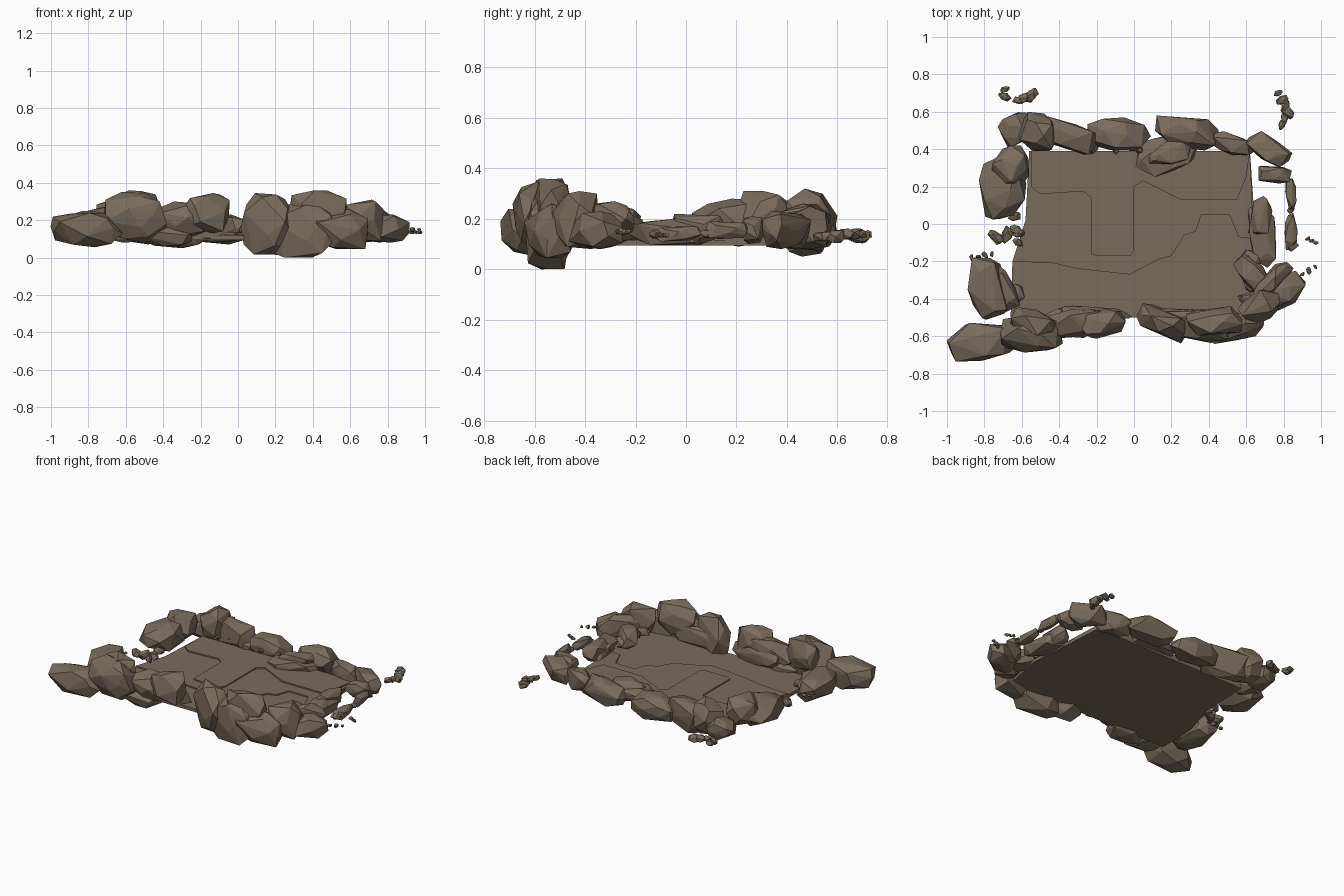
import bpy, bmesh, random
from math import cos, sin, radians, pi
from mathutils import Vector, Matrix

random.seed(7)

cube = bpy.data.objects.get("Cube")
if cube:
    bpy.data.objects.remove(cube, do_unlink=True)

stone = bpy.data.materials.new("brown_stone")
stone.use_nodes = True
colour = (0.19, 0.15, 0.105, 1)
stone.diffuse_color = colour
shader = stone.node_tree.nodes["Principled BSDF"]
shader.inputs["Base Color"].default_value = colour
shader.inputs["Roughness"].default_value = 0.9


def finish(bm, name):
    bmesh.ops.recalc_face_normals(bm, faces=bm.faces)
    mesh = bpy.data.meshes.new(name)
    bm.to_mesh(mesh)
    bm.free()
    mesh.materials.append(stone)
    obj = bpy.data.objects.new(name, mesh)
    bpy.context.collection.objects.link(obj)


def plate(name, outline, bottom, top):
    """Flat slab with the given plan outline."""
    bm = bmesh.new()
    face = bm.faces.new([bm.verts.new((x, y, bottom)) for x, y in outline])
    grown = bmesh.ops.extrude_face_region(bm, geom=[face], use_keep_orig=True)["geom"]
    for v in grown:
        if isinstance(v, bmesh.types.BMVert):
            v.co.z = top
    finish(bm, name)


def rock(name, x, y, low, high, length, width, yaw=0, points=22):
    """Angular boulder: hull of jittered points, fitted to its box."""
    cloud = []
    for i in range(points):
        # even spiral over a sphere, pushed outward into a boxy form
        h = 1 - 2 * (i + 0.5) / points
        a = i * pi * (3 - 5 ** 0.5) + random.uniform(-0.4, 0.4)
        r = (1 - h * h) ** 0.5
        p = Vector((r * cos(a), r * sin(a), h))
        box = max(abs(c) for c in p)
        cloud.append(p / box ** 0.6 * random.uniform(0.82, 1.08))
    lo = [min(p[k] for p in cloud) for k in range(3)]
    hi = [max(p[k] for p in cloud) for k in range(3)]
    size = (length, width, high - low)
    turn = Matrix.Rotation(radians(yaw), 3, "Z")
    middle = Vector((x, y, (low + high) / 2))
    bm = bmesh.new()
    for p in cloud:
        fit = Vector([((p[k] - lo[k]) / (hi[k] - lo[k]) - 0.5) * size[k] for k in range(3)])
        bm.verts.new(turn @ fit + middle)
    bmesh.ops.convex_hull(bm, input=bm.verts)
    loose = [v for v in bm.verts if not v.link_faces]
    bmesh.ops.delete(bm, geom=loose, context="VERTS")
    bmesh.ops.dissolve_limit(bm, angle_limit=radians(9), verts=bm.verts, edges=bm.edges)
    finish(bm, name)


def rubble(name, start, end, count, size, z=0.14):
    """Row of small stones between two plan positions."""
    for i in range(count):
        p = Vector(start).lerp(Vector(end), i / (count - 1))
        s = size * random.uniform(0.7, 1.2)
        rock(f"{name}_{i + 1}", p.x, p.y, z - s * 0.4, z + s * 0.4,
             s * 1.3, s * 0.8, random.uniform(0, 180), 14)


# Floor in three shallow steps
plate("floor_base", [(-0.66, -0.5), (0.6, -0.5), (0.66, -0.2), (0.62, 0.39), (-0.56, 0.39),
                     (-0.58, 0.02), (-0.65, -0.2)], 0.095, 0.117)
plate("floor_middle_step", [(-0.65, -0.2), (-0.43, -0.21), (-0.3, -0.24), (-0.02, -0.27),
                            (0.13, -0.19), (0.2, -0.17), (0.27, -0.06), (0.33, -0.04),
                            (0.36, 0.05), (0.51, 0.05), (0.56, -0.07), (0.64, -0.08),
                            (0.62, 0.39), (-0.56, 0.39), (-0.58, 0.02)], 0.11, 0.126)
plate("floor_back_step", [(-0.55, 0.39), (-0.55, 0.2), (-0.5, 0.16), (-0.27, 0.175),
                          (-0.23, 0.14), (-0.23, -0.16), (-0.2, -0.17), (-0.02, -0.17),
                          (0, -0.14), (0, 0.2), (0.05, 0.23), (0.25, 0.13), (0.55, 0.13),
                          (0.6, 0.25), (0.62, 0.39)], 0.12, 0.135)

# Front wall, right half, with the pointed corner boulder
rock("front_right_tip", -0.81, -0.625, 0.055, 0.24, 0.38, 0.21, 8)
rock("front_right_boulder", -0.55, -0.585, 0.075, 0.35, 0.33, 0.2, 4)
rock("front_right_peak", -0.54, -0.53, 0.15, 0.36, 0.24, 0.15, -15)
rock("front_right_inner", -0.28, -0.53, 0.115, 0.3, 0.36, 0.16, 8)
rock("front_right_crest", -0.17, -0.53, 0.13, 0.345, 0.25, 0.15, 12)
rock("front_right_lip", -0.2, -0.475, 0.1, 0.24, 0.38, 0.06, -4)
rock("front_right_foot", -0.37, -0.53, 0.06, 0.17, 0.26, 0.16, 5)

# Front wall, left half
rock("front_left_inner", 0.16, -0.53, 0.015, 0.345, 0.3, 0.15, -18)
rock("front_left_boulder", 0.34, -0.55, 0.0, 0.3, 0.4, 0.15, -8)
rock("front_left_crest", 0.43, -0.52, 0.12, 0.36, 0.3, 0.15, 4)
rock("front_left_slab", 0.54, -0.55, 0.045, 0.26, 0.34, 0.15, 14)
rock("front_left_lip", 0.25, -0.48, 0.1, 0.24, 0.42, 0.06, -3)
rock("front_left_corner", 0.68, -0.44, 0.08, 0.31, 0.23, 0.16, 30)

# Left side
rock("left_spur", 0.78, -0.36, 0.08, 0.23, 0.29, 0.18, 25)
rock("left_shard", 0.72, -0.33, 0.12, 0.27, 0.32, 0.1, 50)
rock("left_inner_slab", 0.64, -0.27, 0.1, 0.22, 0.26, 0.13, -55)
rock("left_slab", 0.69, -0.07, 0.09, 0.2, 0.14, 0.33, 4)
rock("left_upper_slab", 0.68, 0.04, 0.1, 0.22, 0.11, 0.22, -8)
rock("left_outer_ridge", 0.84, -0.04, 0.11, 0.17, 0.07, 0.2, 3)
rock("left_outer_stone", 0.84, 0.16, 0.12, 0.19, 0.06, 0.18, 6)
rock("left_back_stone", 0.75, 0.265, 0.1, 0.21, 0.18, 0.09, -8)

# Back wall
rock("back_left_corner", 0.72, 0.4, 0.08, 0.23, 0.25, 0.13, -30)
rock("back_left_boulder", 0.53, 0.425, 0.08, 0.22, 0.25, 0.11, -15)
rock("back_left_crest", 0.28, 0.49, 0.08, 0.25, 0.34, 0.17, -8)
rock("back_stepped_slab", 0.17, 0.37, 0.1, 0.19, 0.34, 0.2, 14)
rock("back_stepped_top", 0.19, 0.38, 0.14, 0.22, 0.24, 0.13, 20)
rock("back_middle_boulder", -0.08, 0.48, 0.07, 0.23, 0.34, 0.18, 0)
rock("back_right_ridge", -0.37, 0.475, 0.05, 0.26, 0.38, 0.15, -14)
rock("back_right_crest", -0.51, 0.49, 0.07, 0.32, 0.22, 0.2, -35)
rock("back_right_corner", -0.63, 0.51, 0.08, 0.22, 0.18, 0.16, 30)

# Right side
rock("right_boulder", -0.7, 0.2, 0.09, 0.28, 0.25, 0.34, 6)
rock("right_boulder_top", -0.66, 0.31, 0.12, 0.31, 0.2, 0.22, 0)
rock("right_front_boulder", -0.79, -0.34, 0.09, 0.25, 0.2, 0.34, 8)
rock("right_front_inner", -0.72, -0.34, 0.1, 0.23, 0.15, 0.27, 28)
rock("right_front_step", -0.635, -0.37, 0.1, 0.15, 0.1, 0.1, 0)

# Loose stones and scattered fragments
rubble("right_gap_stone", (-0.74, -0.07), (-0.62, -0.05), 3, 0.07)
rubble("right_gap_pebble", (-0.64, 0.04), (-0.62, -0.1), 3, 0.05)
rubble("right_edge_pebble", (-0.87, -0.18), (-0.76, -0.16), 4, 0.03, 0.17)
rubble("back_right_pebble", (-0.62, 0.66), (-0.55, 0.69), 3, 0.06, 0.13)
rubble("back_right_far_pebble", (-0.69, 0.72), (-0.69, 0.68), 2, 0.05, 0.14)
rubble("back_left_pebble", (0.77, 0.7), (0.81, 0.63), 3, 0.055, 0.14)
rubble("back_left_near_pebble", (0.82, 0.6), (0.79, 0.53), 3, 0.06, 0.13)
rubble("left_far_pebble", (0.93, -0.08), (0.97, -0.1), 3, 0.03, 0.135)
rubble("left_near_pebble", (0.9, -0.27), (0.97, -0.23), 3, 0.028, 0.15)
rubble("left_ridge_stone", (0.84, 0.08), (0.85, -0.12), 3, 0.05)
rubble("back_edge_stone", (-0.45, 0.42), (0.02, 0.41), 5, 0.07, 0.15)
rubble("left_edge_stone", (0.63, -0.18), (0.61, -0.4), 4, 0.08, 0.15)
